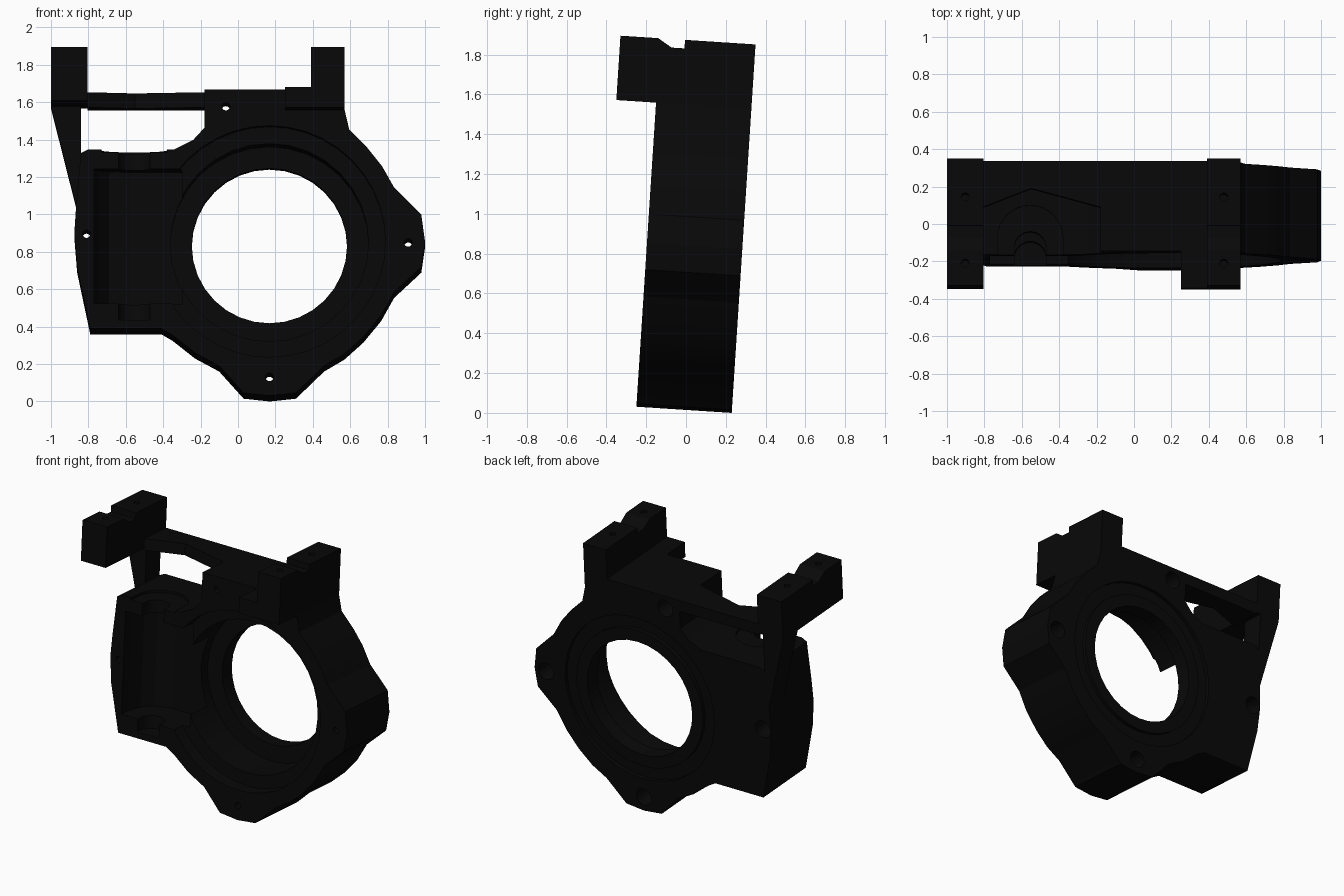
import bpy
import bmesh
import math
from mathutils import Matrix, Vector

cube = bpy.data.objects.get("Cube")
if cube:
    bpy.data.objects.remove(cube, do_unlink=True)

black = bpy.data.materials.new("matte black")
black.use_nodes = True
COLOUR = (0.0025, 0.0025, 0.0025, 1)
black.diffuse_color = COLOUR
black.node_tree.nodes["Principled BSDF"].inputs["Base Color"].default_value = COLOUR

# The housing leans slightly backwards
LEAN = Matrix.Translation((0, 0.23, 0.005)) @ Matrix.Rotation(math.radians(-3.7), 4, 'X')
PLACE = {
    'X': lambda a, b, t: Vector((t, a, b)),
    'Y': lambda a, b, t: Vector((a, t, b)),
    'Z': lambda a, b, t: Vector((a, b, t)),
}


def prism(name, axis, outline, start, end):
    """Extrude a flat outline along an axis."""
    bm = bmesh.new()
    face = bm.faces.new([bm.verts.new(PLACE[axis](a, b, start)) for a, b in outline])
    moved = bmesh.ops.extrude_face_region(bm, geom=[face])
    shift = PLACE[axis](0, 0, end - start)
    bmesh.ops.translate(bm, vec=shift, verts=[v for v in moved["geom"] if isinstance(v, bmesh.types.BMVert)])
    bmesh.ops.recalc_face_normals(bm, faces=bm.faces)
    mesh = bpy.data.meshes.new(name)
    bm.to_mesh(mesh)
    bm.free()
    mesh.materials.append(black)
    obj = bpy.data.objects.new(name, mesh)
    bpy.context.collection.objects.link(obj)
    return obj


def circle(a, b, r, n=32):
    return [(a + r * math.cos(math.tau * i / n), b + r * math.sin(math.tau * i / n)) for i in range(n)]


def rect(a0, a1, b0, b1):
    return [(a0, b0), (a1, b0), (a1, b1), (a0, b1)]


def arch(a, b, r, front, n=16):
    """Half circle whose legs run straight out to the front."""
    arc = [(a + r * math.cos(math.pi * i / n), b + r * math.sin(math.pi * i / n)) for i in range(n + 1)]
    return [(a + r, front)] + arc + [(a - r, front)]


def cut(target, axis, outline, start, end):
    cutter = prism("cutter", axis, outline, start, end)
    cutter.hide_render = True
    mod = target.modifiers.new("cut", 'BOOLEAN')
    mod.operation = 'DIFFERENCE'
    mod.solver = 'EXACT'
    mod.object = cutter
    bpy.context.view_layer.objects.active = target
    bpy.ops.object.modifier_apply(modifier=mod.name)
    bpy.data.objects.remove(cutter, do_unlink=True)


FRONT, LIP, TOP, LEDGE, BEAM = -0.48, -0.68, 1.636, 1.526, 1.565
CX, CZ, BORE = 0.168, 0.822, 0.415

# Gear case with three bolt ears, worm box on the side and shelf on top
case_outline = [
    (0.03, 0.01), (0.17, -0.005), (0.31, 0.01), (0.46, 0.155), (0.57, 0.22),
    (0.67, 0.31), (0.765, 0.425), (0.835, 0.55), (0.98, 0.685), (1.0, 0.82),
    (0.98, 0.965), (0.835, 1.11), (0.77, 1.225), (0.69, 1.325), (0.595, 1.42),
    (0.57, LEDGE), (0.39, LEDGE), (0.39, TOP), (-0.18, TOP), (-0.18, 1.43),
    (-0.24, 1.365), (-0.34, 1.315), (-0.8, 1.315), (-0.84, 1.295), (-0.865, 1.02),
    (-0.875, 0.87), (-0.86, 0.685), (-0.79, 0.355), (-0.41, 0.355), (-0.35, 0.32),
    (-0.23, 0.225), (-0.1, 0.155),
]
case = prism("gear_case", 'Y', case_outline, FRONT, 0)

# Stepped bore, with a shallow groove round the rim at the back
cut(case, 'Y', circle(CX, CZ, BORE), -0.9, 0.2)
cut(case, 'Y', circle(CX, CZ, 0.53), -0.9, -0.11)
cut(case, 'Y', circle(CX, CZ, 0.62, 40), -0.9, -0.38)
cut(case, 'Y', circle(CX, CZ, 0.59, 40), -0.025, 0.2)
rim = prism("bore_rim", 'Y', circle(CX, CZ, 0.5), -0.025, 0)
cut(rim, 'Y', circle(CX, CZ, BORE), -0.2, 0.2)

# Worm pocket with a rounded outer side and flat floor, shaft seats, seal seat
WX = -0.555
pocket = [
    (-0.77, -0.9), (-0.77, -0.4), (-0.745, -0.3), (-0.69, -0.225), (-0.575, -0.185),
    (-0.3, -0.185), (-0.3, -0.9),
]
cut(case, 'Z', pocket, 0.49, 1.21)
cut(case, 'Z', arch(WX, -0.44, 0.085, -0.9), 0.4, 1.5)
cut(case, 'Z', arch(WX, -0.39, 0.175, -0.9), 1.298, 1.5)

# Bolt holes with counterbores at the back
for x, z in [(-0.81, 0.862), (0.91, 0.815), (CX, 0.095), (-0.065, 1.545)]:
    cut(case, 'Y', circle(x, z, 0.022, 12), -0.9, 0.2)
    cut(case, 'Y', circle(x, z, 0.06, 16), -0.16, 0.2)

# Mounting blocks with a notch across the top and two screw holes
parts = [case, rim]
for name, x0, x1, base in [("right_mounting_block", -1.0, -0.805, BEAM), ("left_mounting_block", 0.39, 0.57, LEDGE)]:
    block_profile = [
        (LIP, base), (0, base), (0, 1.85), (-0.355, 1.85), (-0.355, 1.807),
        (-0.42, 1.807), (-0.49, 1.85), (LIP, 1.85),
    ]
    block = prism(name, 'X', block_profile, x0, x1)
    for y in (-0.205, -0.56):
        cut(block, 'Z', circle((x0 + x1) / 2, y, 0.022, 12), 1.7, 2.0)
    parts.append(block)

# Lip in front of the shelf, cross bar and slanted post
parts.append(prism("shelf_lip", 'Y', rect(0.25, 0.39, LEDGE, TOP), LIP, FRONT))
bar_outline = [(-0.805, 0), (-0.805, -0.245), (-0.55, -0.145), (-0.18, -0.245), (-0.18, 0)]
parts.append(prism("cross_bar", 'Z', bar_outline, BEAM - 0.01, TOP))
post_outline = [(-1.0, BEAM), (-0.84, BEAM), (-0.84, 1.28), (-0.865, 1.03)]
parts.append(prism("slanted_post", 'Y', post_outline, -0.165, 0))

# Lean every part and shade the curved walls smoothly
bpy.ops.object.select_all(action='DESELECT')
for part in parts:
    part.data.transform(LEAN)
    part.select_set(True)
bpy.context.view_layer.objects.active = case
bpy.ops.object.shade_smooth_by_angle(angle=math.radians(14))
